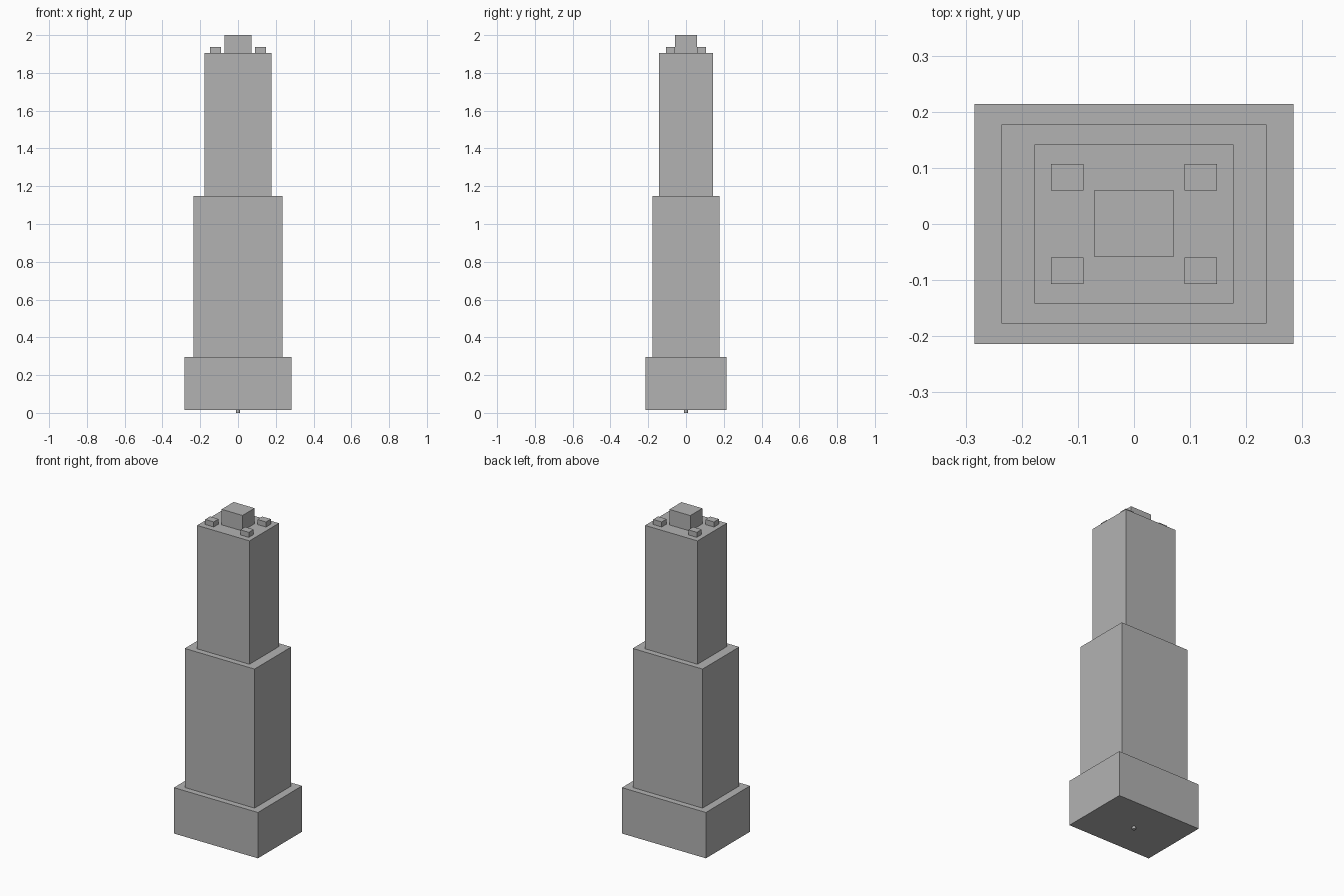
import bpy

if "Cube" in bpy.data.objects:
    bpy.data.objects.remove(bpy.data.objects["Cube"])

grey = bpy.data.materials.new("concrete grey")
grey.diffuse_color = (0.45, 0.45, 0.45, 1)
grey.use_nodes = True
grey.node_tree.nodes["Principled BSDF"].inputs["Base Color"].default_value = grey.diffuse_color


def box(name, x, y, z0, z1, width, depth):
    bpy.ops.mesh.primitive_cube_add(size=1, location=(x, y, (z0 + z1) / 2))
    ob = bpy.context.object
    ob.name = name
    ob.scale = (width, depth, z1 - z0)
    bpy.ops.object.transform_apply(location=False, rotation=False, scale=True)
    ob.data.materials.append(grey)


# Stepped tower tiers
box("base_tier", 0, 0, 0.016, 0.297, 0.569, 0.427)
box("middle_tier", 0, 0, 0.297, 1.149, 0.473, 0.355)
box("upper_tier", 0, 0, 1.149, 1.905, 0.355, 0.284)

# Rooftop plant room and four corner units
box("roof_block", 0, 0.001, 1.905, 2.0, 0.142, 0.117)
for sx, side in ((-1, "left"), (1, "right")):
    for sy, end in ((-1, "front"), (1, "back")):
        box(f"roof_unit_{end}_{side}", sx * 0.119, sy * 0.083,
            1.905, 1.936, 0.058, 0.047)

# Small mounting peg under the base
bpy.ops.mesh.primitive_cylinder_add(vertices=12, radius=0.01, depth=0.016,
                                    location=(0, 0, 0.008))
peg = bpy.context.object
peg.name = "mounting_peg"
peg.data.materials.append(grey)
